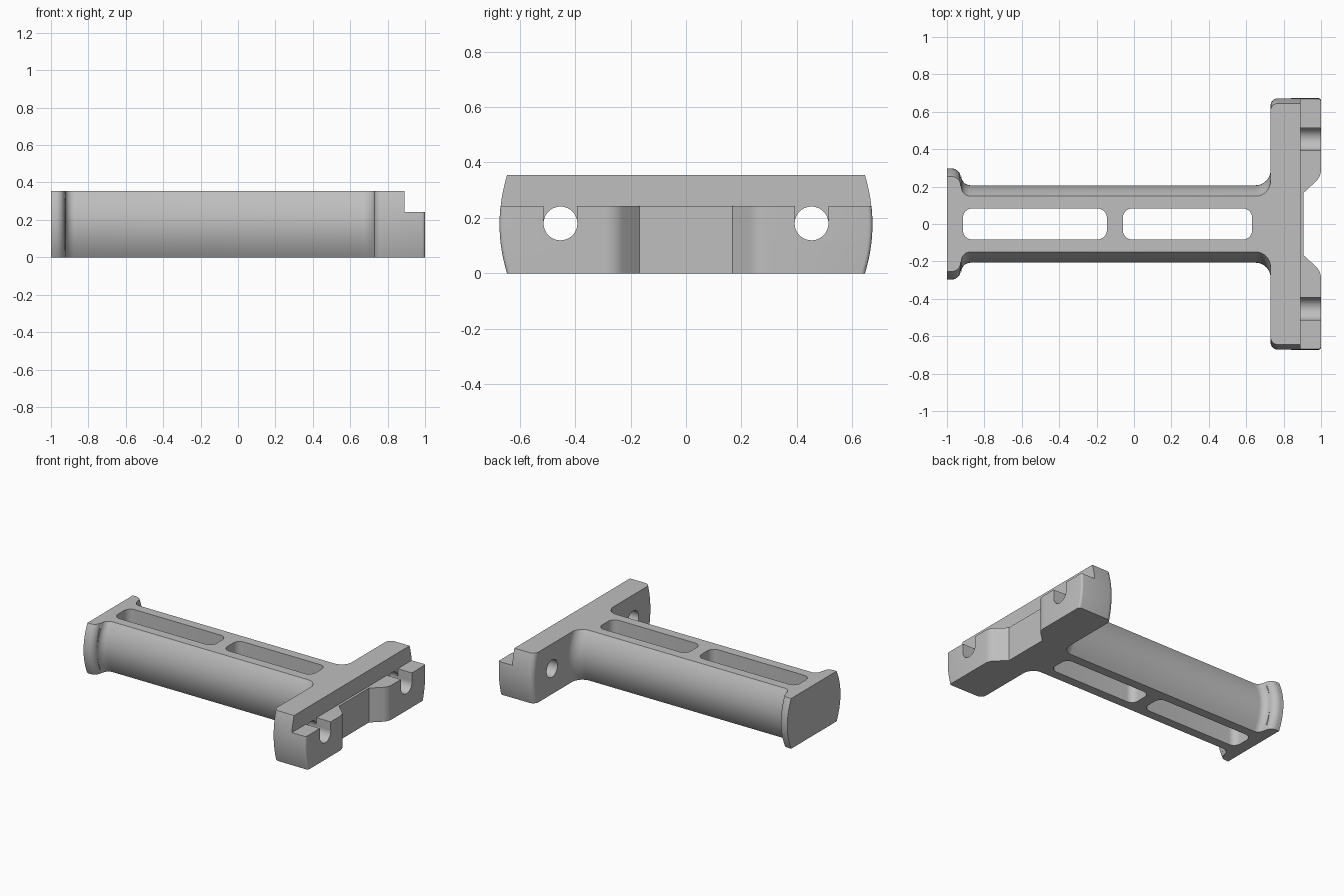
import bpy, bmesh
from math import sin, cos, pi, radians
from mathutils import Matrix, Vector

if "Cube" in bpy.data.objects:
    bpy.data.objects.remove(bpy.data.objects["Cube"], do_unlink=True)

HEIGHT = 0.355

grey = bpy.data.materials.new("light grey")
grey.use_nodes = True
colour = (0.52, 0.52, 0.52, 1)
grey.diffuse_color = colour
grey.node_tree.nodes["Principled BSDF"].inputs["Base Color"].default_value = colour


def arc(cx, cy, r, start, end, steps=8):
    angles = [radians(start + (end - start) * i / steps) for i in range(steps + 1)]
    return [(cx + r * cos(a), cy + r * sin(a)) for a in angles]


def loft(name, rings):
    """Closed solid through a stack of equal rings."""
    bm = bmesh.new()
    loops = [[bm.verts.new(p) for p in ring] for ring in rings]
    for low, high in zip(loops, loops[1:]):
        for i in range(len(low)):
            j = (i + 1) % len(low)
            bm.faces.new((low[i], low[j], high[j], high[i]))
    bm.faces.new(loops[0])
    bm.faces.new(loops[-1])
    bmesh.ops.recalc_face_normals(bm, faces=bm.faces)
    mesh = bpy.data.meshes.new(name)
    bm.to_mesh(mesh)
    bm.free()
    mesh.materials.append(grey)
    obj = bpy.data.objects.new(name, mesh)
    bpy.context.collection.objects.link(obj)
    return obj


def box(name, low, high):
    (x0, y0, z0), (x1, y1, z1) = low, high
    plan = [(x0, y0), (x1, y0), (x1, y1), (x0, y1)]
    return loft(name, [[(x, y, z) for x, y in plan] for z in (z0, z1)])


def rounded_slot(name, x0, x1, half, r):
    plan = (arc(x1 - r, half - r, r, 0, 90) + arc(x0 + r, half - r, r, 90, 180)
            + arc(x0 + r, r - half, r, 180, 270) + arc(x1 - r, r - half, r, 270, 360))
    return loft(name, [[(x, y, z) for x, y in plan] for z in (-0.1, 0.5)])


# Half plan outline at mid height, each stretch with its own side bulge
stretches = [
    ([(-1, 0.297)] + arc(-0.975, 0.249, 0.048, 90, 0), 0.043),   # end flange
    (arc(-0.875, 0.255, 0.048, 180, 270), 0.058),                # flange fillet
    (arc(0.65, 0.287, 0.08, 270, 360), 0.058),                   # crossbar fillet
    (arc(0.77, 0.632, 0.04, 180, 90), 0.027),                    # back corner
    (arc(0.985, 0.658, 0.015, 90, 0, 4), 0.027),                 # front corner
    (arc(0.915, 0.29, 0.085, 0, -45) + [(0.907, 0.167)], 0),     # centre recess
]
half = [(x, y, bulge) for points, bulge in stretches for x, y in points]


def plan_ring(z):
    inset = (2 * z / HEIGHT - 1) ** 2
    side = [(x, y - bulge * inset, z) for x, y, bulge in half]
    return side + [(x, -y, z) for x, y, z in reversed(side)]


LEVELS = 20
body = loft("handle_and_crossbar", [plan_ring(HEIGHT * i / LEVELS) for i in range(LEVELS + 1)])

# Openings: grip slots, front step, bolt holes and their open channels
cutters = [
    rounded_slot("rear_slot_cutter", -0.915, -0.145, 0.083, 0.05),
    rounded_slot("front_slot_cutter", -0.06, 0.632, 0.083, 0.05),
    box("step_cutter", (0.89, -1, 0.243), (1.2, 1, 0.6)),
]
for side in (-1, 1):
    y = side * 0.453
    circle = arc(y, 0.18, 0.061, 0, 351, 39)
    cutters.append(loft("bolt_hole_cutter", [[(x, a, b) for a, b in circle] for x in (0.6, 1.2)]))
    cutters.append(box("channel_cutter", (0.89, y - 0.0605, 0.18), (1.2, y + 0.0605, 0.26)))

for cutter in cutters:
    cutter.hide_render = True
    cut = body.modifiers.new(cutter.name, "BOOLEAN")
    cut.operation = "DIFFERENCE"
    cut.solver = "EXACT"
    cut.object = cutter

# Bake the cuts, then drop the cutters
graph = bpy.context.evaluated_depsgraph_get()
finished = bpy.data.meshes.new_from_object(body.evaluated_get(graph))
body.modifiers.clear()
body.data = finished
for cutter in cutters:
    bpy.data.objects.remove(cutter, do_unlink=True)

bpy.ops.object.select_all(action="DESELECT")
body.select_set(True)
bpy.context.view_layer.objects.active = body
bpy.ops.object.shade_smooth_by_angle(angle=radians(25))
